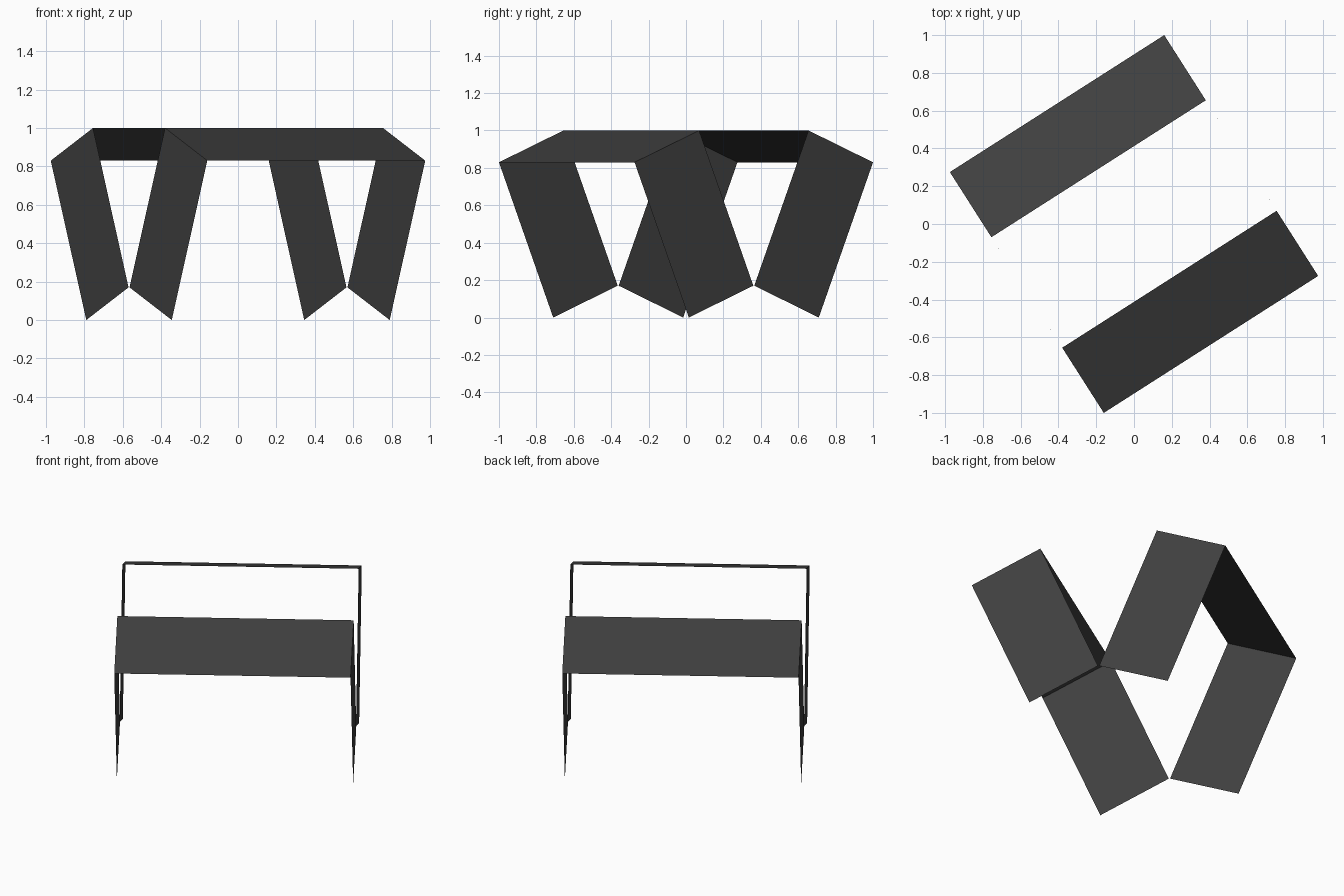
import bpy, bmesh, math
from mathutils import Vector, Matrix

if "Cube" in bpy.data.objects:
    bpy.data.objects.remove(bpy.data.objects["Cube"])

mat = bpy.data.materials.new("dark grey")
mat.diffuse_color = (0.05, 0.05, 0.05, 1)
mat.use_nodes = True
mat.node_tree.nodes["Principled BSDF"].inputs["Base Color"].default_value = mat.diffuse_color

# One thin U-shaped strip, tilted about its long axis
left = Vector((-0.16, -1.0, 0.83))     # low outer corners of the top panel
right = Vector((0.975, -0.275, 0.83))
across = Vector((-0.22, 0.345, 0.17))  # strip width, rising inwards
drop = Vector((-0.185, 0.29, -0.83))   # leg direction


def bracket(name, angle):
    bm = bmesh.new()
    rot = Matrix.Rotation(angle, 4, 'Z')
    path = [left + drop, left, right, right + drop]
    rows = [(bm.verts.new(rot @ p), bm.verts.new(rot @ (p + across))) for p in path]
    # left leg, top panel, right leg, all facing outwards
    for a, b in zip(rows, rows[1:]):
        bm.faces.new((a[0], b[0], b[1], a[1]))
    me = bpy.data.meshes.new(name)
    bm.to_mesh(me)
    bm.free()
    me.materials.append(mat)
    ob = bpy.data.objects.new(name, me)
    bpy.context.collection.objects.link(ob)


# Two brackets, half a turn apart
bracket("front_bracket", 0)
bracket("back_bracket", math.pi)
